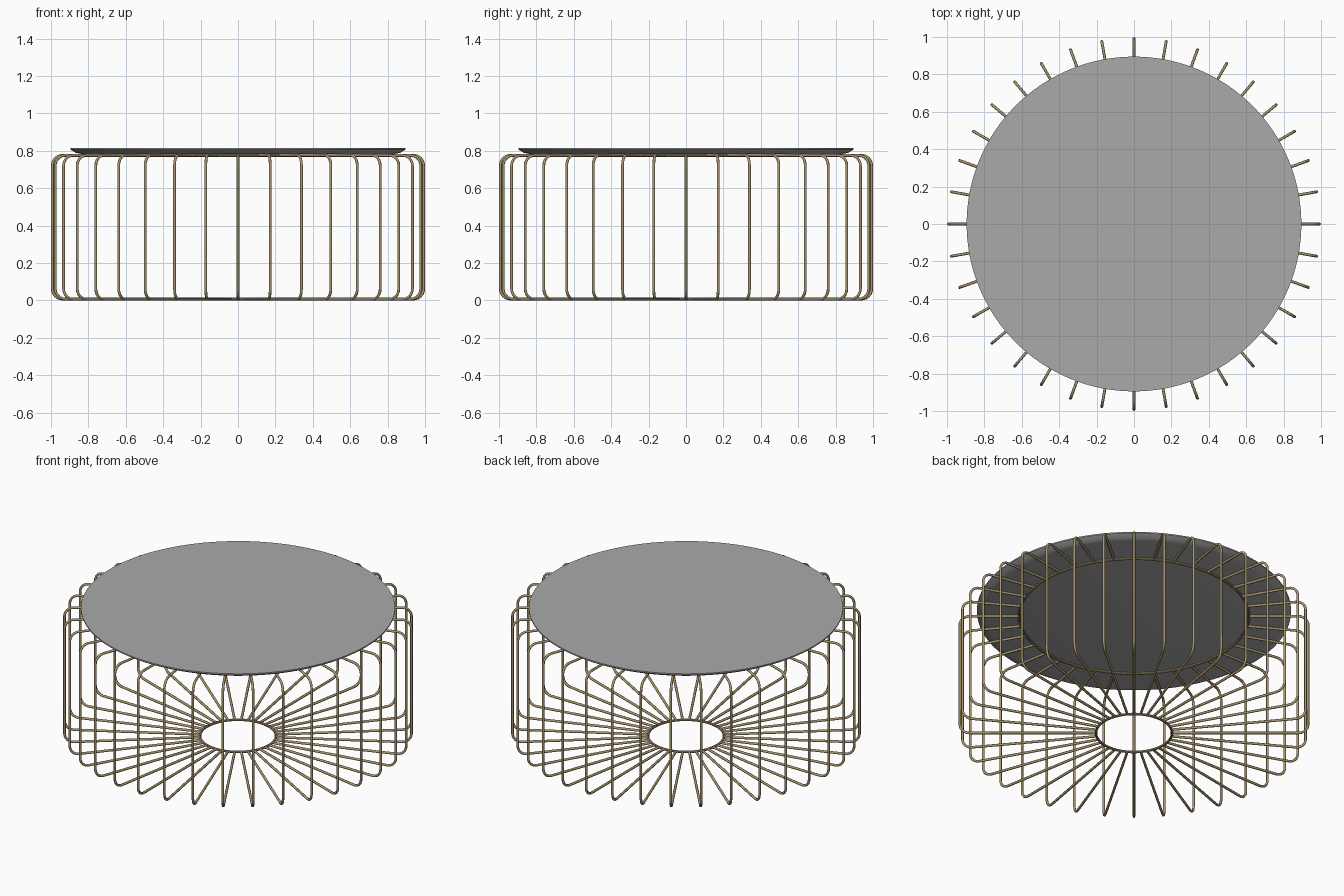
import bpy, bmesh, math
from mathutils import Vector

cube = bpy.data.objects.get("Cube")
if cube:
    bpy.data.objects.remove(cube, do_unlink=True)


def material(name, rgb):
    m = bpy.data.materials.new(name)
    m.use_nodes = True
    m.diffuse_color = (*rgb, 1)
    m.node_tree.nodes["Principled BSDF"].inputs["Base Color"].default_value = (*rgb, 1)
    return m


brass = material("brass", (0.40, 0.31, 0.16))
grey = material("grey_top", (0.40, 0.40, 0.40))

WIRES = 36
R = 0.0075           # wire radius
LOW, HIGH = R, 0.776  # heights of the wire centre lines
OUTER = 1.0 - R
INNER_LOW, INNER_HIGH = 0.217, 0.655
BEND = 0.055


def finish(name, bm, mat, angle=35):
    bmesh.ops.recalc_face_normals(bm, faces=bm.faces)
    mesh = bpy.data.meshes.new(name)
    bm.to_mesh(mesh)
    bm.free()
    mesh.materials.append(mat)
    ob = bpy.data.objects.new(name, mesh)
    bpy.context.collection.objects.link(ob)
    bpy.ops.object.select_all(action='DESELECT')
    ob.select_set(True)
    bpy.context.view_layer.objects.active = ob
    bpy.ops.object.shade_smooth_by_angle(angle=math.radians(angle))
    return ob


def lathe(name, profile, mat, steps, closed):
    """Spin an (r, z) profile around the z axis."""
    bm = bmesh.new()
    vs = [bm.verts.new((r, 0, z)) for r, z in profile]
    pairs = list(zip(vs, vs[1:])) + ([(vs[-1], vs[0])] if closed else [])
    edges = [bm.edges.new(p) for p in pairs]
    bmesh.ops.spin(bm, geom=vs + edges, cent=(0, 0, 0), axis=(0, 0, 1),
                   angle=math.tau, steps=steps)
    bmesh.ops.remove_doubles(bm, verts=bm.verts, dist=0.0005)
    return finish(name, bm, mat)


def hoop(name, radius, z):
    circle = [(radius + R * math.cos(math.tau * i / 8), z + R * math.sin(math.tau * i / 8))
              for i in range(8)]
    return lathe(name, circle, brass, 72, True)


# Wire path: a C shape with rounded outer corners
def corner(z, start):
    cx = OUTER - BEND
    return [(cx + BEND * math.cos(a), z + BEND * math.sin(a))
            for a in (start + math.pi / 2 * i / 6 for i in range(7))]


path = ([(INNER_LOW, LOW)] + corner(LOW + BEND, -math.pi / 2)
        + corner(HIGH - BEND, 0) + [(INNER_HIGH, HIGH)])


# One wire: octagonal section swept along the path
def add_wire(bm, turn):
    rings = []
    pts = [Vector((r, 0, z)) for r, z in path]
    side = Vector((0, 1, 0))
    out = Vector((math.cos(turn), math.sin(turn), 0))
    across = Vector((-math.sin(turn), math.cos(turn), 0))
    for i, p in enumerate(pts):
        t = (pts[min(i + 1, len(pts) - 1)] - pts[max(i - 1, 0)])
        if i in (1, 14):
            t = Vector((1 if i == 1 else -1, 0, 0))
        elif i in (7, 8):
            t = Vector((0, 0, 1))
        normal = side.cross(t.normalized())
        ring = []
        for k in range(8):
            a = math.tau * k / 8
            q = p + R * (math.cos(a) * normal + math.sin(a) * side)
            ring.append(bm.verts.new(out * q.x + across * q.y + Vector((0, 0, q.z))))
        rings.append(ring)
    for a, b in zip(rings, rings[1:]):
        for k in range(8):
            bm.faces.new((a[k], a[k - 1], b[k - 1], b[k]))
    bm.faces.new(rings[0])
    bm.faces.new(rings[-1])


frame = bmesh.new()
for n in range(WIRES):
    add_wire(frame, math.tau * n / WIRES)
finish("wire_frame", frame, brass, 50)

# Rings joining the wire ends
hoop("lower_ring", INNER_LOW, LOW)
hoop("upper_ring", INNER_HIGH, HIGH)

# Round top with a bevelled underside
lathe("table_top", [(0, 0.784), (0.84, 0.784), (0.868, 0.79), (0.895, 0.807),
                    (0.895, 0.815), (0, 0.815)], grey, 128, False)
